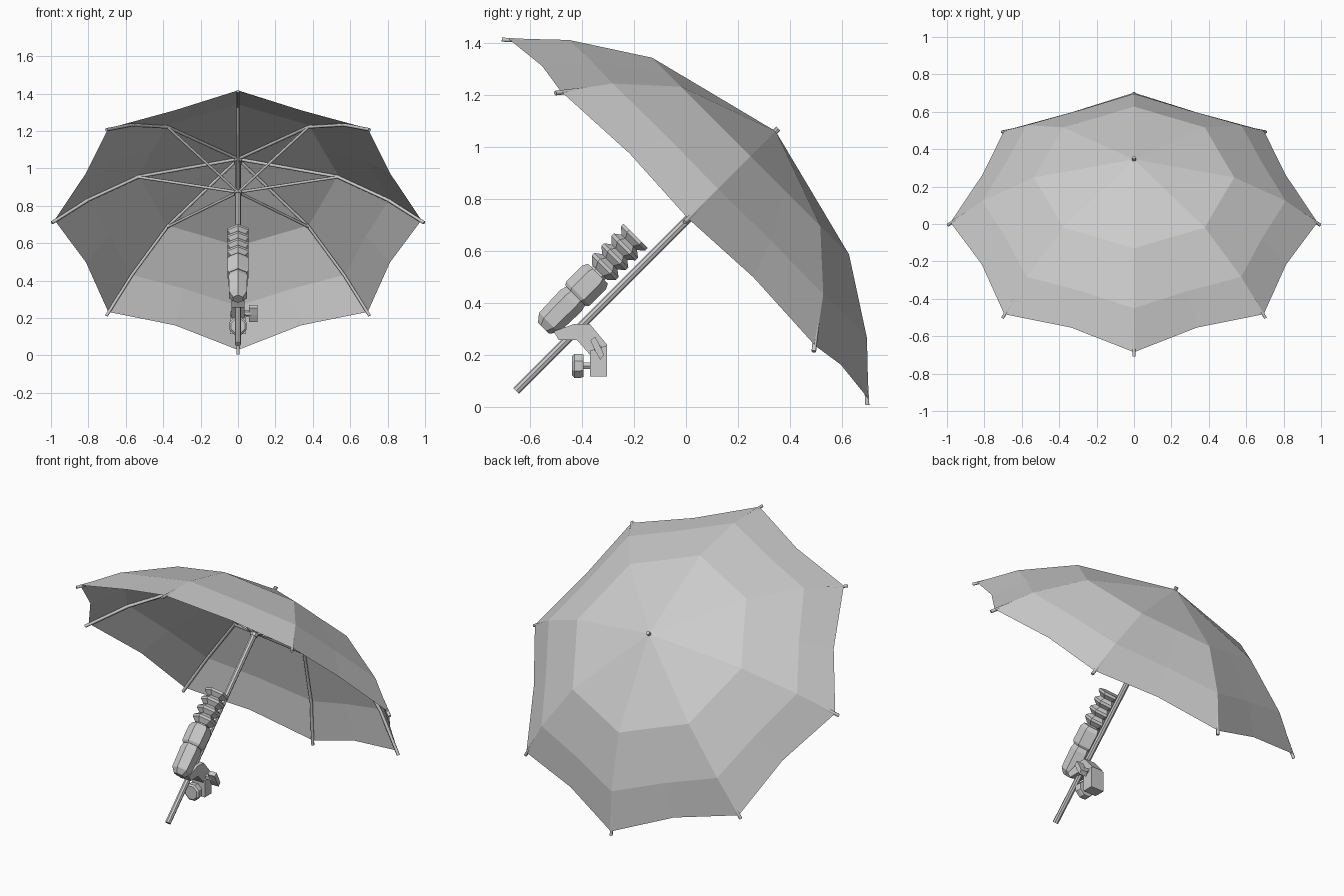
import bpy, bmesh
from math import sin, cos, pi, radians
from mathutils import Matrix, Vector

cube = bpy.data.objects.get("Cube")
if cube:
    bpy.data.objects.remove(cube)

grey = bpy.data.materials.new("light_grey")
grey.use_nodes = True
GREY = (0.6, 0.6, 0.6, 1)
grey.diffuse_color = GREY
grey.node_tree.nodes["Principled BSDF"].inputs["Base Color"].default_value = GREY

# Tilted frame: z runs along the shaft, y points down the back
TILT = Matrix.Translation((0, 0, 0.715)) @ Matrix.Rotation(radians(-45), 4, 'X')
RIBS = 8


def finish(bm, name, matrix):
    bmesh.ops.recalc_face_normals(bm, faces=bm.faces)
    mesh = bpy.data.meshes.new(name)
    bm.to_mesh(mesh)
    bm.free()
    mesh.materials.append(grey)
    obj = bpy.data.objects.new(name, mesh)
    obj.matrix_world = matrix
    bpy.context.collection.objects.link(obj)
    return obj


def lathe(name, profile, sides, matrix, turn=0.0):
    """Stack of flat-sided rings from (radius, height) pairs, capped at both ends."""
    bm = bmesh.new()
    rings = [[bm.verts.new((r * cos(turn + 2 * pi * i / sides),
                            r * sin(turn + 2 * pi * i / sides), h))
              for i in range(sides)] for r, h in profile]
    for a, b in zip(rings, rings[1:]):
        for i in range(sides):
            j = (i + 1) % sides
            bm.faces.new((a[i], a[j], b[j], b[i]))
    bm.faces.new(rings[0])
    bm.faces.new(rings[-1])
    return finish(bm, name, matrix)


def rods(name, paths, radius):
    """Thin rods swept along point lists in the tilted frame."""
    curve = bpy.data.curves.new(name, 'CURVE')
    curve.dimensions = '3D'
    curve.bevel_depth = radius
    curve.bevel_resolution = 1
    curve.use_fill_caps = True
    for path in paths:
        spline = curve.splines.new('POLY')
        spline.points.add(len(path) - 1)
        for p, co in zip(spline.points, path):
            p.co = (*co, 1)
    curve.materials.append(grey)
    obj = bpy.data.objects.new(name, curve)
    obj.matrix_world = TILT
    bpy.context.collection.objects.link(obj)


def plate(name, outline, x0, x1):
    """Side outline (y, z) extruded across x."""
    bm = bmesh.new()
    face = bm.faces.new([bm.verts.new((x0, y, z)) for y, z in outline])
    out = bmesh.ops.extrude_face_region(bm, geom=[face])
    bmesh.ops.translate(bm, vec=(x1 - x0, 0, 0),
                        verts=[v for v in out["geom"] if isinstance(v, bmesh.types.BMVert)])
    return finish(bm, name, Matrix())


def polar(r, h, angle):
    return Vector((r * cos(angle), r * sin(angle), h))


# Canopy: ribs alternate with slightly drawn-in panel centres
bm = bmesh.new()
apex = bm.verts.new((0, 0, 0.488))
rib_line = [(0.536, 0.352), (0.811, 0.174), (0.981, 0.012)]
mid_line = [(0.494, 0.352), (0.742, 0.178), (0.88, 0.03)]
count = RIBS * 2
rings = [[bm.verts.new(polar(*(mid if i % 2 else rib), i * 2 * pi / count))
          for i in range(count)] for rib, mid in zip(rib_line, mid_line)]
for i in range(count):
    j = (i + 1) % count
    bm.faces.new((apex, rings[0][i], rings[0][j]))
    for a, b in zip(rings, rings[1:]):
        bm.faces.new((a[i], b[i], b[j], a[j]))
finish(bm, "canopy", TILT)

# Ribs, stretchers, shaft and hubs
angles = [i * 2 * pi / RIBS for i in range(RIBS)]
rib_path = [(0.01, 0.472), (0.53, 0.342), (0.803, 0.164), (0.995, -0.008)]
rods("ribs", [[polar(r, h, a) for r, h in rib_path] for a in angles], 0.009)
rods("stretchers", [[polar(0.01, 0.226, a), polar(0.53, 0.338, a)] for a in angles], 0.008)
lathe("shaft", [(0.016, -0.925), (0.016, 0.47), (0.011, 0.48), (0.011, 0.503)], 8, TILT)
lathe("runner_hub", [(0.022, 0.205), (0.022, 0.24)], 8, TILT)
lathe("crown_hub", [(0.022, 0.445), (0.022, 0.472)], 8, TILT)

# Grip beside the shaft: bellows, neck, upper block, lower block
GRIP = TILT @ Matrix.Translation((0, -0.096, 0))
bellows = [(0.042, -0.375)]
for k in range(4):
    h = -0.343 + k * 0.053
    bellows += [(0.066, h - 0.008), (0.066, h + 0.006), (0.042, h + 0.024)]
lathe("bellows", bellows[:-1], 6, GRIP, pi / 2)
lathe("grip_neck", [(0.036, -0.40), (0.036, -0.36)], 6, GRIP, pi / 2)
lathe("upper_block", [(0.056, -0.505), (0.065, -0.492), (0.065, -0.405), (0.054, -0.383)],
      6, GRIP, pi / 2)
lathe("lower_block", [(0.03, -0.68), (0.054, -0.65), (0.058, -0.53), (0.05, -0.50)],
      6, GRIP, pi / 2)

# Clamp arm bent over the shaft, with its jaw
plate("clamp_arm", [(-0.51, 0.29), (-0.43, 0.318), (-0.37, 0.318), (-0.305, 0.24),
                    (-0.305, 0.2), (-0.37, 0.2), (-0.42, 0.257), (-0.49, 0.257)],
      -0.035, 0.035)
plate("clamp_jaw", [(-0.37, 0.115), (-0.305, 0.115), (-0.305, 0.235), (-0.37, 0.215)],
      -0.042, 0.042)

# Front thumb screw
SCREW = Matrix.Translation((-0.0, -0.36, 0.157)) @ Matrix.Rotation(radians(90), 4, 'X')
lathe("screw_stem", [(0.014, 0), (0.014, 0.05)], 6, SCREW)
lathe("screw_knob", [(0.046, 0.035), (0.05, 0.045), (0.05, 0.07), (0.04, 0.078)], 8, SCREW, pi / 8)

# Wing nut on the left side
NUT = Matrix.Translation((0.03, -0.34, 0.225)) @ Matrix.Rotation(radians(90), 4, 'Y')
lathe("wing_stem", [(0.016, 0), (0.016, 0.04)], 6, NUT)
plate("wing_nut", [(-0.368, 0.255), (-0.35, 0.27), (-0.332, 0.235), (-0.315, 0.2),
                   (-0.33, 0.18), (-0.35, 0.215)], 0.06, 0.105)
